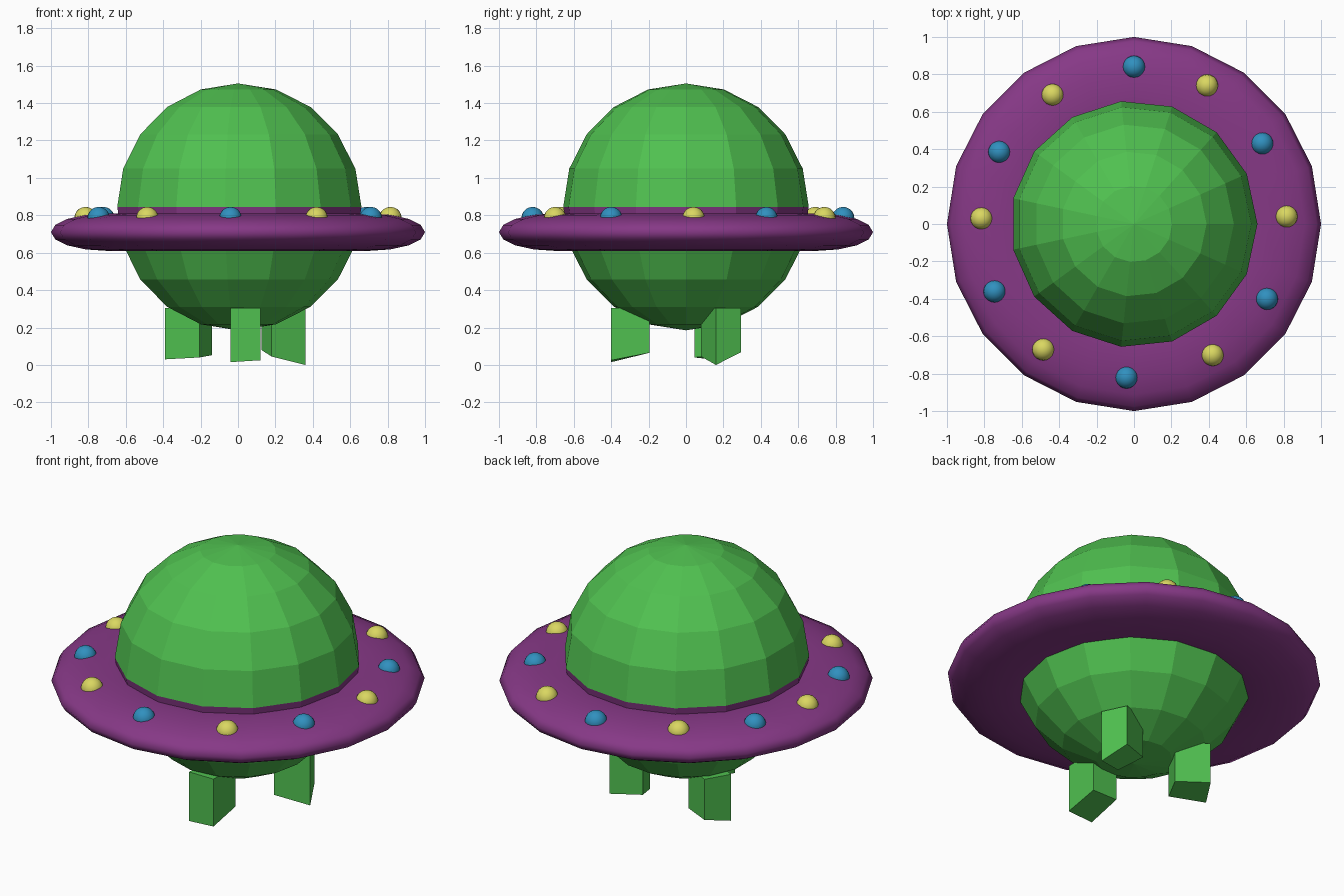
import bpy, bmesh
from math import sin, cos, pi

if "Cube" in bpy.data.objects:
    bpy.data.objects.remove(bpy.data.objects["Cube"])


def material(name, rgb):
    m = bpy.data.materials.new(name)
    m.diffuse_color = (*rgb, 1)
    m.use_nodes = True
    m.node_tree.nodes["Principled BSDF"].inputs["Base Color"].default_value = m.diffuse_color
    return m


green = material("green", (0.08, 0.53, 0.08))
purple = material("purple", (0.24, 0.04, 0.24))
yellow = material("yellow", (0.70, 0.68, 0.12))
blue = material("blue", (0.03, 0.28, 0.52))


def finish(name, bm, mats, smooth=False):
    bmesh.ops.remove_doubles(bm, verts=bm.verts, dist=1e-5)
    bmesh.ops.recalc_face_normals(bm, faces=bm.faces)
    for f in bm.faces:
        f.smooth = smooth
    me = bpy.data.meshes.new(name)
    bm.to_mesh(me)
    bm.free()
    for m in mats:
        me.materials.append(m)
    ob = bpy.data.objects.new(name, me)
    bpy.context.collection.objects.link(ob)
    return ob


def lathe(profile, sides, closed=False):
    """Spin (radius, z) points around the z axis; first side starts on +x."""
    bm = bmesh.new()
    rings = [[bm.verts.new((r * cos(2 * pi * i / sides), r * sin(2 * pi * i / sides), z))
              for i in range(sides)] for r, z in profile]
    pairs = list(zip(rings, rings[1:]))
    if closed:
        pairs.append((rings[-1], rings[0]))
    for a, b in pairs:
        for i in range(sides):
            j = (i + 1) % sides
            bm.faces.new((a[i], a[j], b[j], b[i]))
    return bm


# Faceted body, with the band just under its equator in purple
R, CZ = 0.66, 0.845
bm = lathe([(R * sin(pi * k / 10), CZ + R * cos(pi * k / 10)) for k in range(11)], 15)
for f in bm.faces:
    if 0.66 < f.calc_center_median().z < 0.83:
        f.material_index = 1
finish("body_sphere", bm, [green, purple])

# Flattened ring around the body
ring = [(0.70 + 0.30 * cos(2 * pi * k / 16), 0.71 + 0.10 * sin(2 * pi * k / 16)) for k in range(16)]
finish("saucer_ring", lathe(ring, 20, closed=True), [purple], smooth=True)

# Lights set into the ring, alternating blue and yellow
spots = [(0, .84), (.39, .74), (.685, .43), (.815, .04), (.71, -.40), (.42, -.70),
         (-.04, -.82), (-.485, -.67), (-.745, -.36), (-.815, .03), (-.72, .385), (-.435, .69)]
for n, (x, y) in enumerate(spots):
    bm = lathe([(0.06 * sin(pi * k / 10), 0.06 * cos(pi * k / 10)) for k in range(11)], 20)
    ob = finish(f"ring_light_{n + 1}", bm, [yellow if n % 2 else blue], smooth=True)
    ob.location = (x, y, 0.785)

# Three stubby legs: four slanted foot corners raised to a flat top
legs = {
    "front_leg": [(-.04, -.40, .015), (.12, -.40, .025), (.12, -.195, .065), (-.04, -.195, .065)],
    "right_leg": [(.36, .16, 0), (.295, .295, .068), (.125, .225, .08), (.18, .08, .045)],
    "left_leg": [(-.31, .27, .065), (-.39, .135, .03), (-.205, .045, .04), (-.14, .175, .052)],
}
for name, foot in legs.items():
    bm = bmesh.new()
    low = [bm.verts.new(p) for p in foot]
    top = [bm.verts.new((x, y, 0.305)) for x, y, z in foot]
    bm.faces.new(low)
    bm.faces.new(top)
    for i in range(4):
        j = (i + 1) % 4
        bm.faces.new((low[i], low[j], top[j], top[i]))
    finish(name, bm, [green])
